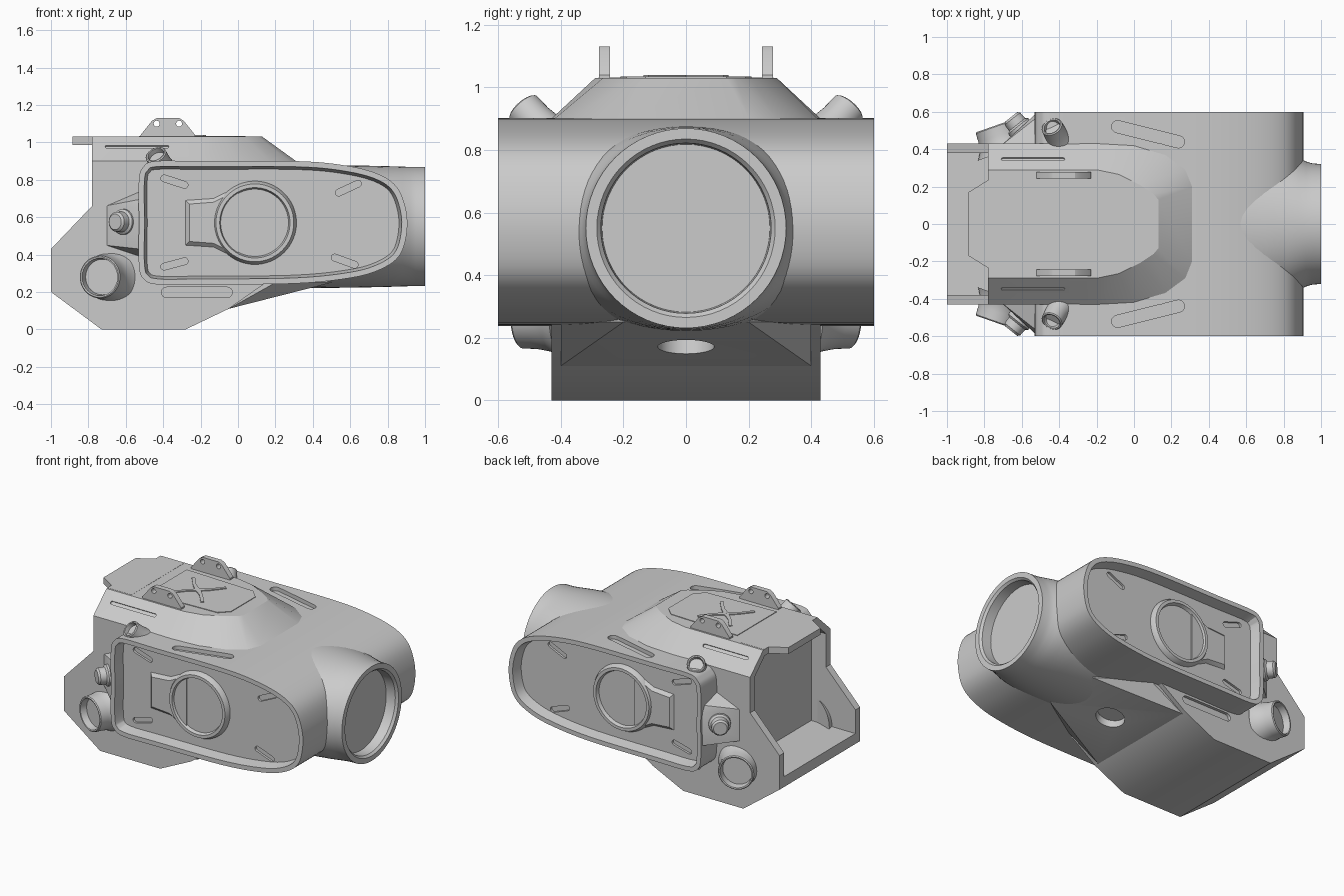
import bpy, bmesh, math
from mathutils import Vector, Matrix

if "Cube" in bpy.data.objects:
    bpy.data.objects.remove(bpy.data.objects["Cube"])


def loft(name, rings):
    # skin a stack of equal-length closed rings, capping both ends
    bm = bmesh.new()
    vs = [[bm.verts.new(p) for p in r] for r in rings]
    n = len(vs[0])
    for a, b in zip(vs, vs[1:]):
        for i in range(n):
            bm.faces.new((a[i], a[(i + 1) % n], b[(i + 1) % n], b[i]))
    bm.faces.new(vs[0])
    bm.faces.new(vs[-1])
    return finish(name, bm)


def finish(name, bm):
    bmesh.ops.recalc_face_normals(bm, faces=bm.faces)
    me = bpy.data.meshes.new(name)
    bm.to_mesh(me)
    bm.free()
    ob = bpy.data.objects.new(name, me)
    bpy.context.collection.objects.link(ob)
    return ob


def prism_y(name, pts, y0, y1):
    return loft(name, [[(x, y, z) for x, z in pts] for y in (y0, y1)])


def prism_z(name, pts, z0, z1):
    return loft(name, [[(x, y, z) for x, y in pts] for z in (z0, z1)])


def lathe(name, prof, origin, axis, n=48):
    m = Matrix.Translation(origin) @ Vector(axis).to_track_quat('Z', 'Y').to_matrix().to_4x4()
    return loft(name, [[m @ Vector((r * math.cos(2 * math.pi * i / n), r * math.sin(2 * math.pi * i / n), h))
                        for i in range(n)] for r, h in prof])


def capsule(centre, length, width, depth, normal, along):
    n, u, c = Vector(normal).normalized(), Vector(along).normalized(), Vector(centre)
    v, r, k = n.cross(u), width / 2, 8
    ring = []
    for s in (1, -1):
        for i in range(k + 1):
            a = -math.pi / 2 + math.pi * i / k
            ring.append(s * (u * (length / 2 - r + r * math.cos(a)) + v * r * math.sin(a)))
    return loft("slot_cutter", [[c + p + n * d for p in ring] for d in (-depth, depth)])


def hull(name, pts):
    bm = bmesh.new()
    for p in pts:
        bm.verts.new(p)
    bmesh.ops.convex_hull(bm, input=bm.verts)
    return finish(name, bm)


def cut(ob, *cutters):
    bpy.context.view_layer.objects.active = ob
    for c in cutters:
        c.hide_render = True
        m = ob.modifiers.new("cut", 'BOOLEAN')
        m.operation, m.solver, m.object = 'DIFFERENCE', 'EXACT', c
        bpy.ops.object.modifier_apply(modifier=m.name)
        bpy.data.objects.remove(c)


def smooth_closed(pts, k=5):
    out, n = [], len(pts)
    for i in range(n):
        a, b, c, d = (Vector(pts[(i + j) % n]) for j in (-1, 0, 1, 2))
        for t in (s / k for s in range(k)):
            out.append(0.5 * (2 * b + (c - a) * t + (2 * a - 5 * b + 4 * c - d) * t * t
                              + (3 * b - a - 3 * c + d) * t ** 3))
    return out


# Cross housing with recessed side faces
outline = smooth_closed([(-.53, .57), (-.53, .8), (-.505, .87), (-.44, .9), (-.2, .9), (.3, .9), (.55, .88),
                         (.74, .835), (.85, .76), (.9, .63), (.9, .5), (.86, .39), (.76, .32), (.6, .275),
                         (.3, .245), (-.2, .24), (-.43, .24), (-.505, .27), (-.53, .345)])


def inset(d):
    res = []
    for i, p in enumerate(outline):
        t = (outline[(i + 1) % len(outline)] - outline[i - 1]).normalized()
        res.append(p + Vector((t.y, -t.x)) * d)
    return res


housing = loft("housing", [[(p.x, y, p.y) for p in inset(d)] for d, y in
                           ((.045, -.53), (.03, -.6), (0, -.6), (0, .6), (.03, .6), (.045, .53))])
for s in (-1, 1):
    for x, z, a in ((-.34, .79, -18), (.59, .755, 25), (-.34, .35, 15), (.57, .365, -20)):
        r = math.radians(a)
        cut(housing, capsule((x, s * .53, z), .15, .036, .015, (0, s, 0), (math.cos(r), 0, math.sin(r))))
    cut(housing, capsule((.075, s * .48, .9), .4, .065, .025, (0, 0, 1), (1, -.25 * s, 0)))

# Front neck blending from a wide oval to a round, recessed mouth
neck_sections = [(.3, .5, .33), (.5, .47, .328), (.7, .425, .325), (.82, .385, .322), (.88, .355, .32),
                 (.92, .334, .319), (.95, .325, .319), (1, .32, .319), (1, .285, .285), (.985, .272, .272),
                 (.92, .268, .268)]
loft("front_neck", [[(x, ry * math.cos(a), .55 + rz * math.sin(a)) for a in
                     (2 * math.pi * i / 64 for i in range(64))] for x, ry, rz in neck_sections])

# Rear block and top hump, hollowed at the back
block = prism_y("rear_block", [(-.73, 0), (-.28, 0), (-.05, .11), (.15, .25), (.15, .9), (-.78, .9),
                               (-.78, .66), (-1, .43), (-1, .2)], -.43, .43)


def mirrored(half):
    return half + [(x, -y) for x, y in reversed(half)]


base = mirrored([(.31, .2), (.275, .29), (.17, .37), (0, .42), (-.2, .43), (-.78, .43)])
top = mirrored([(.13, .13), (.105, .16), (.03, .21), (-.08, .265), (-.2, .29), (-.78, .29)])
hump = loft("top_hump", [[(x, y, .9) for x, y in base], [(x, y, 1.03) for x, y in top]])
for part in (block, hump):
    cav = mirrored([(.27, .38), (.885, .38), (.995, .265)])
    cut(part, loft("bay_cutter", [[(x, y, z) for z, y in cav] for x in (-1.1, -.67)]))
for s in (-1, 1):
    cut(block, capsule((-.22, s * .43, .198), .38, .055, .02, (0, s, 0), (1, 0, 0)))
    cut(hump, capsule((-.54, s * .347, .977), .34, .022, .008, (0, s * .13, .14), (1, 0, 0)))

# Rear overhanging plate, raised top panel and cross ribs
prism_z("rear_plate", mirrored([(-.6, .28), (-.78, .28), (-.78, .235), (-.885, .17)]), .987, 1.031)
prism_z("top_panel", mirrored([(.04, .13), (-.02, .19), (-.53, .21)]), 1.02, 1.034)
for s in (-1, 1):
    for e in (-1, 1):
        prism_z("cross_rib", [(-.3 + e * u, s * v) for u, v in
                              ((-.01, .012), (.05, .055), (.115, .135), (.13, .12), (.065, .04), (.012, -.01))],
                1.03, 1.04)

# Underside ramp with drain hole
ramp = hull("underside_ramp", [(x, s * y, z) for s in (-1, 1) for x, y, z in
                               ((-.05, .2, .11), (.5, .2, .25), (-.05, .4, .11), (.2, .4, .25),
                                (-.05, .4, .3), (.2, .4, .3), (.5, .2, .3), (-.2, .2, .11))])
cut(ramp, lathe("drain_cutter", [(.09, -.05), (.09, .05)], (.19, 0, .171), (.24, 0, -.97)))

for s in (-1, 1):
    # Raised ring and arm inside the side recess
    lathe("side_ring", [(.225, -.02), (.222, .008), (.208, .035), (.188, .035), (.18, .012)],
          (.09, s * .53, .57), (0, s, 0), 64)
    arm = [(-.28, .69), (-.13, .7), (-.07, .73), (0, .75), (0, .39), (-.07, .41), (-.13, .44), (-.28, .45)]
    loft("ring_arm", [[(x + i * (.02 if x < -.2 else 0), s * y, z + i * (-.02 if z > .57 else .02))
                       for x, z in arm] for i, y in ((0, .52), (0, .53), (1, .55))])

    # Lifting brackets
    y = s * .26
    bracket = prism_y("lifting_bracket", [(-.52, 1.02), (-.52, 1.04), (-.46, 1.115), (-.435, 1.13), (-.315, 1.13),
                                          (-.29, 1.115), (-.23, 1.04), (-.23, 1.02)], y - .018, y + .018)
    cut(bracket, *[lathe("bolt_cutter", [(.016, -.1), (.016, .1)], (x, y, 1.1), (0, 1, 0), 16)
                   for x in (-.435, -.315)])

    # Angled nozzle on the top shoulder
    lathe("angled_nozzle", [(.085, -.12), (.068, -.05), (.06, 0), (.058, .055), (.052, .06), (.045, .058),
                            (.043, .03)], (-.42, s * .485, .895), (-.35, s * .62, .7), 32)

    # Corner wedge with knob
    hull("corner_wedge", [(x, s * y, z) for x, y, z in
                          ((-.71, .42, .66), (-.71, .42, .45), (-.53, .585, .65), (-.53, .585, .43),
                           (-.5, .42, .75), (-.5, .42, .38), (-.5, .585, .7), (-.5, .585, .42))])
    lathe("corner_knob", [(.07, -.02), (.068, .03), (.055, .04), (.053, .08), (.042, .092)],
          (-.6, s * .5, .575), (-.62, s * .78, 0), 32)

    # Round lower port
    lathe("lower_port", [(.15, -.07), (.125, -.03), (.116, .02), (.114, .07), (.108, .076), (.1, .074),
                         (.095, .03)], (-.715, s * .455, .28), (-.33, s * .94, 0))

# Smooth shading with crisp edges
bpy.ops.object.select_all(action='SELECT')
bpy.context.view_layer.objects.active = housing
bpy.ops.object.shade_smooth_by_angle(angle=math.radians(30))
